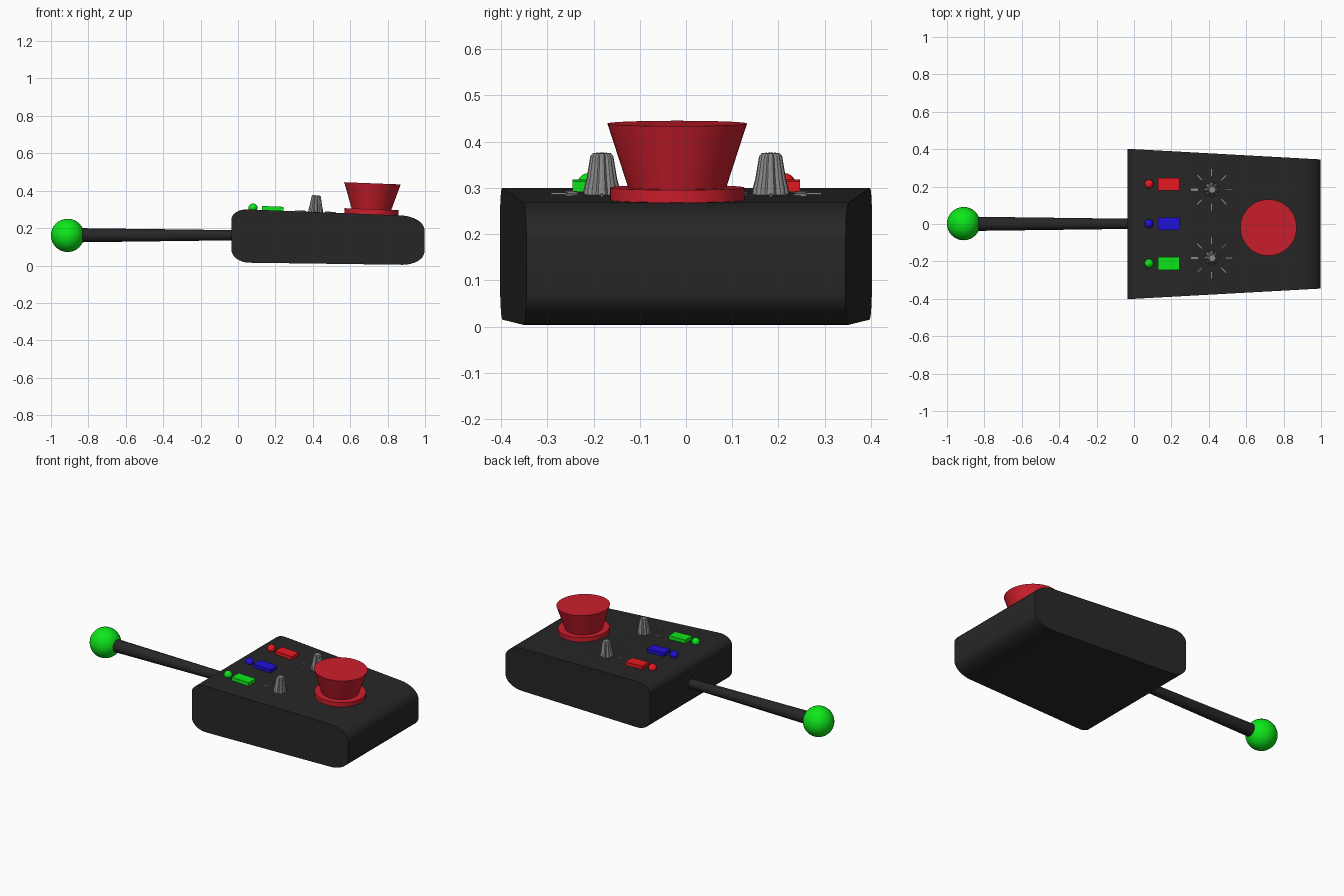
import bpy, bmesh
from math import sin, cos, pi, atan, radians
from mathutils import Matrix, Vector

if "Cube" in bpy.data.objects:
    bpy.data.objects.remove(bpy.data.objects["Cube"])

SLOPE = 0.039                       # the top panel falls gently towards +x
TILT = Matrix.Rotation(atan(SLOPE), 4, 'Y')


def top_z(x):
    return 0.301 - SLOPE * (x - 0.02)


def material(name, rgb):
    m = bpy.data.materials.new(name)
    m.diffuse_color = (*rgb, 1)
    m.use_nodes = True
    m.node_tree.nodes["Principled BSDF"].inputs["Base Color"].default_value = m.diffuse_color
    return m


BLACK = material("black", (0.02, 0.02, 0.02))
RED = material("button_red", (0.60, 0.013, 0.025))
GREY = material("knob_grey", (0.25, 0.25, 0.25))
LAMPS = {"red": material("lamp_red", (0.8, 0.01, 0.015)),
         "blue": material("lamp_blue", (0.015, 0.005, 0.7)),
         "green": material("lamp_green", (0.004, 0.8, 0.01))}


def finish(name, bm, mat, angle=35):
    bmesh.ops.recalc_face_normals(bm, faces=bm.faces)
    me = bpy.data.meshes.new(name)
    bm.to_mesh(me)
    bm.free()
    ob = bpy.data.objects.new(name, me)
    bpy.context.collection.objects.link(ob)
    me.materials.append(mat)
    if angle:
        bpy.ops.object.select_all(action='DESELECT')
        ob.select_set(True)
        bpy.context.view_layer.objects.active = ob
        bpy.ops.object.shade_smooth_by_angle(angle=radians(angle))
    return ob


def ball(name, loc, r, mat):
    bm = bmesh.new()
    bmesh.ops.create_uvsphere(bm, u_segments=32, v_segments=16, radius=r,
                              matrix=Matrix.Translation(loc))
    finish(name, bm, mat)


def cone(name, loc, r1, r2, h, mat, rot, seg=48):
    bm = bmesh.new()
    bmesh.ops.create_cone(bm, cap_ends=True, segments=seg, radius1=r1, radius2=r2,
                          depth=h, matrix=Matrix.Translation(loc) @ rot)
    finish(name, bm, mat)


def add_box(bm, matrix, size):
    bmesh.ops.create_cube(bm, size=1, matrix=matrix @ Matrix.Diagonal((*size, 1)))


# Body: rounded side profile, narrowing towards +x
corners = [  # point where rounding starts, sharp corner, point where it ends
    ((-0.035, 0.085), (-0.035, 0.017), (0.06, 0.015)),
    ((0.88, 0.004), (0.997, 0.003), (0.997, 0.075)),
    ((0.997, 0.19), (0.997, 0.263), (0.87, 0.268)),
    ((0.05, 0.300), (-0.035, 0.303), (-0.035, 0.245))]
profile = []
for a, c, b in corners:
    a, c, b = Vector(a), Vector(c), Vector(b)
    for i in range(9):
        t = i / 8 * pi / 2
        profile.append(c + (a - c) * (1 - sin(t)) + (b - c) * (1 - cos(t)))
bm = bmesh.new()
sides = []
for s in (-1, 1):
    sides.append([bm.verts.new((p.x, s * (0.402 - 0.055 * (p.x + 0.035)), p.y))
                  for p in profile])
    bm.faces.new(sides[-1])
n = len(profile)
for i in range(n):
    j = (i + 1) % n
    bm.faces.new((sides[0][i], sides[0][j], sides[1][j], sides[1][i]))
finish("body", bm, BLACK)

# Antenna rod and ball
cone("antenna_rod", (-0.435, 0.001, 0.162), 0.038, 0.027, 0.85, BLACK,
     Matrix.Rotation(pi / 2, 4, 'Y'), 32)
ball("antenna_ball", (-0.911, 0.002, 0.161), 0.089, LAMPS["green"])

# Large push button: collar and flared cap
bx, by = 0.714, -0.019
cone("button_collar", (bx, by, 0.282), 0.145, 0.145, 0.038, RED, TILT)
cone("button_cap", (bx + 0.002, by, 0.367), 0.104, 0.151, 0.145, RED, TILT)

# Indicator lamps with rectangular switches
for name, y in (("red", 0.213), ("blue", 0.001), ("green", -0.211)):
    ball(name + "_lamp", (0.080, y, 0.308), 0.024, LAMPS[name])
    bm = bmesh.new()
    add_box(bm, Matrix.Translation((0.186, y, 0.302)) @ TILT, (0.116, 0.068, 0.028))
    finish(name + "_switch", bm, LAMPS[name], 0)

# Fluted knobs with dial marks
for side, y in (("back", 0.183), ("front", -0.182)):
    kx = 0.415
    base = Matrix.Translation((kx, y, top_z(kx))) @ TILT
    bm = bmesh.new()
    rings = []
    for z, r in ((-0.01, 0.041), (0.012, 0.039), (0.035, 0.033), (0.083, 0.025), (0.090, 0.019)):
        rings.append([bm.verts.new(base @ Vector((
            r * k * cos(a), r * k * sin(a), z)))
            for i in range(32)
            for a, k in [(i * pi / 16, (1, 0.96, 0.8, 0.96)[i % 4])]])
    for lo, hi in zip(rings, rings[1:]):
        for i in range(32):
            j = (i + 1) % 32
            bm.faces.new((lo[i], lo[j], hi[j], hi[i]))
    bm.faces.new(rings[0])
    bm.faces.new(rings[-1])
    finish(side + "_knob", bm, GREY, 25)

    bm = bmesh.new()
    for i in range(8):
        width = 0.011 if i == 4 else 0.005
        add_box(bm, base @ Matrix.Rotation(i * pi / 4, 4, 'Z')
                @ Matrix.Translation((0.092, 0, 0.001)), (0.036, width, 0.008))
    finish(side + "_dial_marks", bm, GREY, 0)
